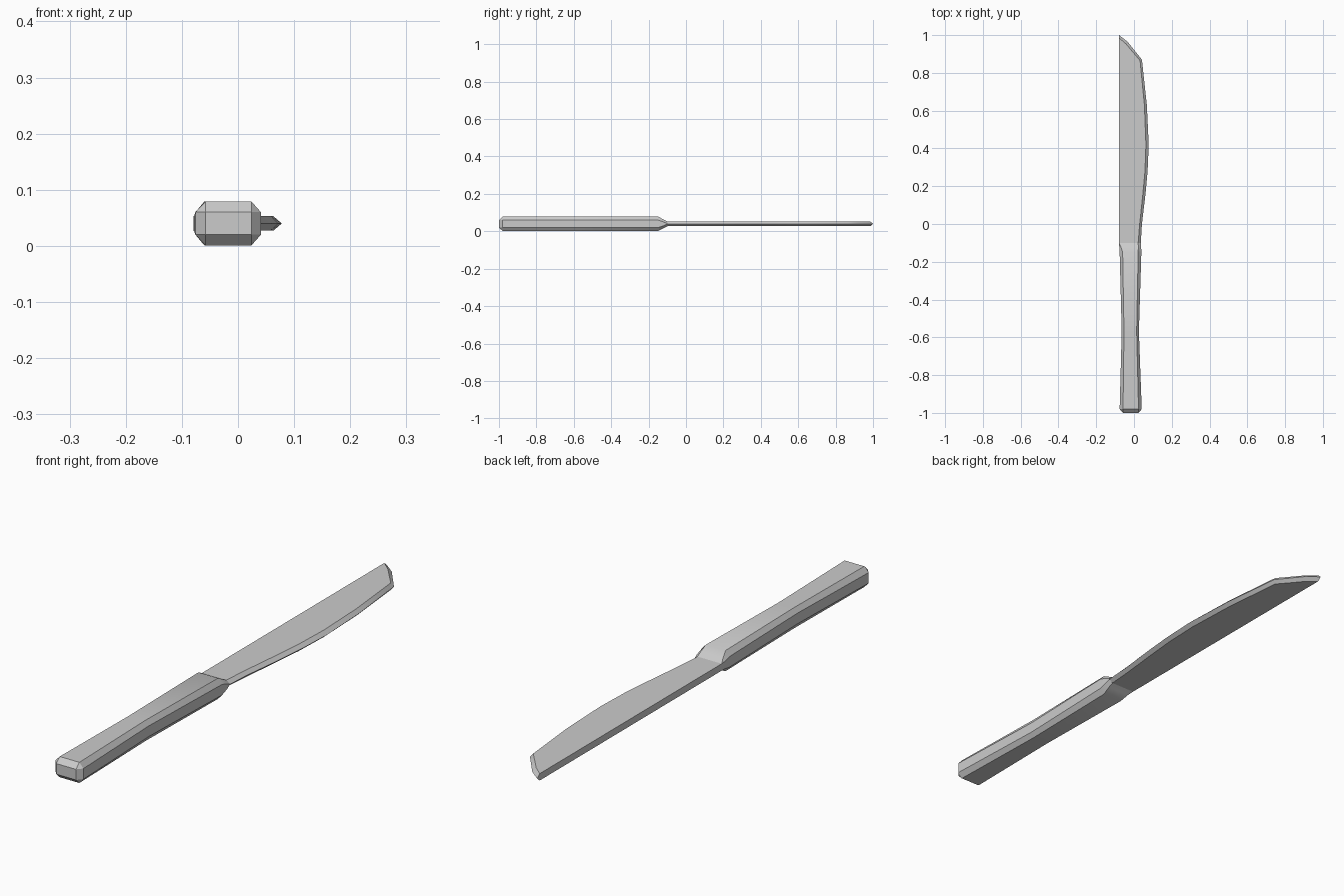
import bpy, bmesh, math

if "Cube" in bpy.data.objects:
    bpy.data.objects.remove(bpy.data.objects["Cube"])

MID = 0.04      # height of the middle plane
SPINE = -0.079  # x of the straight back of the blade


def finish(name, bm):
    bmesh.ops.remove_doubles(bm, verts=bm.verts, dist=1e-5)
    bmesh.ops.recalc_face_normals(bm, faces=bm.faces)
    mesh = bpy.data.meshes.new(name)
    bm.to_mesh(mesh)
    bm.free()
    obj = bpy.data.objects.new(name, mesh)
    bpy.context.collection.objects.link(obj)
    bpy.ops.object.select_all(action='DESELECT')
    obj.select_set(True)
    bpy.context.view_layer.objects.active = obj
    bpy.ops.object.shade_smooth_by_angle(angle=math.radians(32))


def octagon(y, xl, fl, fr, xr, top, sl, sr):
    """Section: outer left, flat left, flat right, outer right, half heights."""
    half = [(xl, sl), (fl, top), (fr, top), (xr, sr)]
    pts = half + [(x, -z) for x, z in reversed(half)]
    return [(x, y, MID + z) for x, z in pts]


# Handle: chamfered bar, waisted in the middle, thinning into the blade
sections = [
    octagon(-1.00, -0.058, -0.058, 0.024, 0.024, 0.020, 0.020, 0.020),
    octagon(-0.98, -0.076, -0.058, 0.024, 0.041, 0.039, 0.020, 0.020),
    octagon(-0.57, -0.065, -0.053, 0.014, 0.026, 0.039, 0.020, 0.020),
    octagon(-0.15, -0.076, -0.060, 0.022, 0.039, 0.039, 0.020, 0.020),
    octagon(-0.12, -0.078, -0.070, 0.023, 0.038, 0.023, 0.014, 0.010),
    octagon(-0.10, SPINE, SPINE, 0.022, 0.036, 0.013, 0.013, 0.001),
]
bm = bmesh.new()
rings = [[bm.verts.new(p) for p in s] for s in sections]
for a, b in zip(rings, rings[1:]):
    for i in range(8):
        j = (i + 1) % 8
        bm.faces.new((a[i], a[j], b[j], b[i]))
bm.faces.new(rings[0])
bmesh.ops.remove_doubles(bm, verts=bm.verts, dist=1e-5)
finish("handle", bm)

# Blade: flat cheeks with a ground bevel meeting at the cutting edge
edge = [(0.036, -0.10), (0.042, 0.00), (0.061, 0.16), (0.072, 0.28),
        (0.078, 0.42), (0.068, 0.63), (0.042, 0.87), (0.002, 0.92),
        (-0.034, 0.965), (SPINE, 1.00)]
cheek = [(0.022, -0.10), (0.030, 0.00), (0.047, 0.16), (0.058, 0.28),
         (0.063, 0.42), (0.055, 0.63), (0.032, 0.865), (-0.006, 0.91),
         (-0.041, 0.952), (SPINE, 0.985)]
bm = bmesh.new()
rim = [bm.verts.new((x, y, MID)) for x, y in edge]
backs, tips = [], []
for t in (0.013, -0.013):
    inner = [bm.verts.new((x, y, MID + t)) for x, y in cheek]
    back = bm.verts.new((SPINE, -0.10, MID + t))
    bm.faces.new(inner + [back])
    for i in range(len(rim) - 1):
        bm.faces.new((inner[i], inner[i + 1], rim[i + 1], rim[i]))
    backs.append(back)
    tips.append(inner[-1])
bm.faces.new((backs[0], tips[0], rim[-1], tips[1], backs[1]))
finish("blade", bm)
